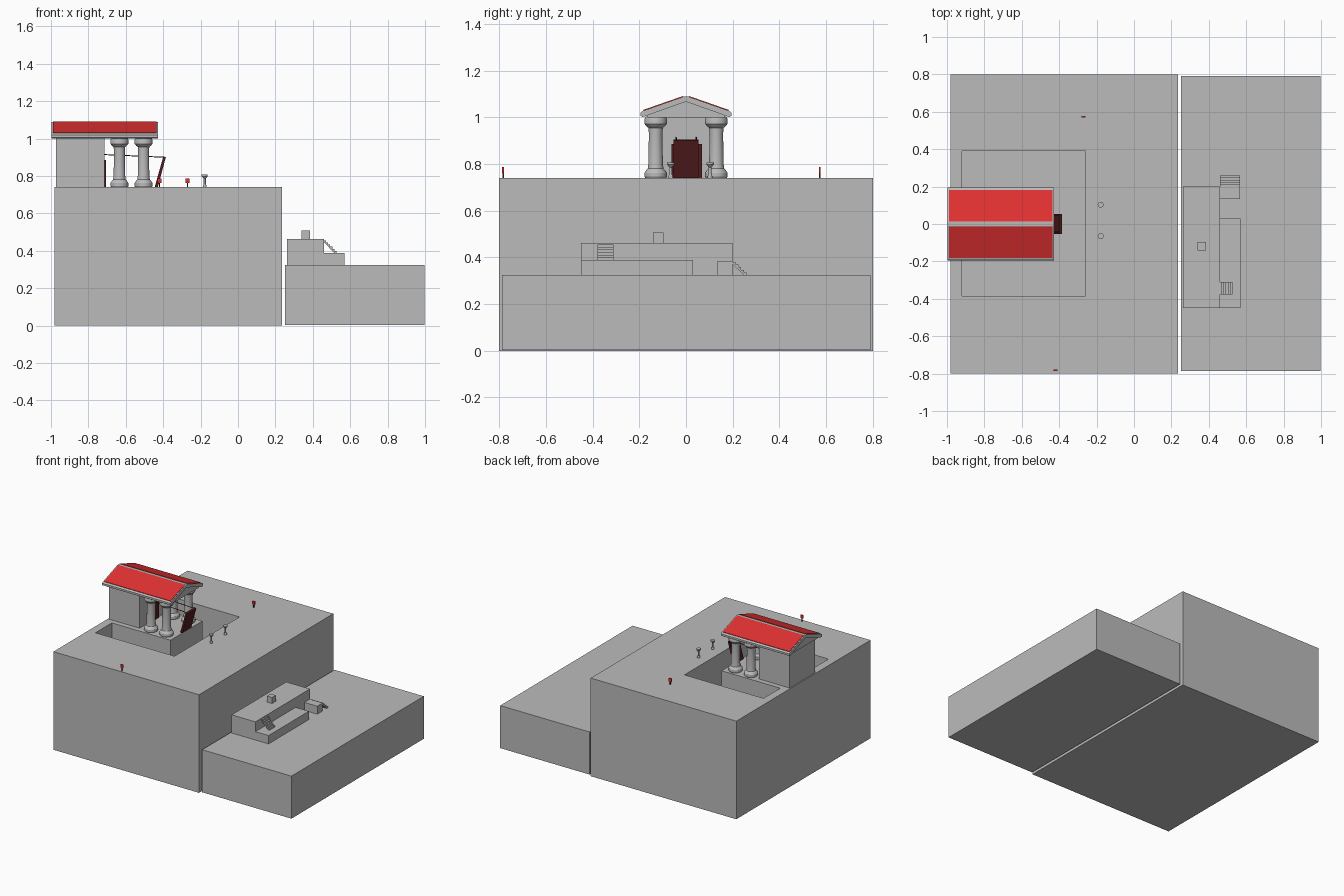
import bpy, bmesh, math
from mathutils import Vector

if "Cube" in bpy.data.objects:
    bpy.data.objects.remove(bpy.data.objects["Cube"])


def material(name, rgb):
    m = bpy.data.materials.new(name)
    m.diffuse_color = (*rgb, 1)
    m.use_nodes = True
    m.node_tree.nodes["Principled BSDF"].inputs["Base Color"].default_value = m.diffuse_color
    return m


STONE = material("grey stone", (0.5, 0.5, 0.5))
RED = material("roof red", (0.75, 0.03, 0.03))
WOOD = material("dark red wood", (0.085, 0.012, 0.013))


def finish(name, bm, mat):
    bmesh.ops.recalc_face_normals(bm, faces=bm.faces[:])
    me = bpy.data.meshes.new(name)
    bm.to_mesh(me)
    bm.free()
    me.materials.append(mat)
    ob = bpy.data.objects.new(name, me)
    bpy.context.collection.objects.link(ob)
    return ob


def prism(name, pts, axis, a, b, mat=STONE):
    """Extrude a 2D outline along an axis from a to b."""
    def place(p, t):
        u, v = p
        return {"x": (t, u, v), "y": (u, t, v), "z": (u, v, t)}[axis]
    bm = bmesh.new()
    lo = [bm.verts.new(place(p, a)) for p in pts]
    hi = [bm.verts.new(place(p, b)) for p in pts]
    bm.faces.new(lo)
    bm.faces.new(hi)
    n = len(pts)
    for i in range(n):
        j = (i + 1) % n
        bm.faces.new((lo[i], lo[j], hi[j], hi[i]))
    return finish(name, bm, mat)


def box(name, x0, x1, y0, y1, z0, z1, mat=STONE):
    return prism(name, [(x0, y0), (x1, y0), (x1, y1), (x0, y1)], "z", z0, z1, mat)


def lathe(name, profile, x, y, mat=STONE, seg=24):
    """Closed turned shape from (radius, z) rings."""
    bm = bmesh.new()
    rings = [[bm.verts.new((x + r * math.cos(2 * math.pi * i / seg),
                            y + r * math.sin(2 * math.pi * i / seg), z))
              for i in range(seg)] for r, z in profile]
    for p, q in zip(rings, rings[1:]):
        for i in range(seg):
            j = (i + 1) % seg
            bm.faces.new((p[i], p[j], q[j], q[i]))
    bm.faces.new(rings[0])
    bm.faces.new(rings[-1])
    ob = finish(name, bm, mat)
    bpy.ops.object.select_all(action="DESELECT")
    ob.select_set(True)
    bpy.context.view_layer.objects.active = ob
    bpy.ops.object.shade_smooth_by_angle(angle=math.radians(30))
    return ob


def rod(name, p, q, r, mat):
    p, q = Vector(p), Vector(q)
    bm = bmesh.new()
    bmesh.ops.create_cone(bm, cap_ends=True, segments=8, radius1=r, radius2=r,
                          depth=(q - p).length)
    rot = Vector((0, 0, 1)).rotation_difference(q - p).to_matrix().to_4x4()
    bmesh.ops.transform(bm, matrix=rot, verts=bm.verts[:])
    bmesh.ops.translate(bm, vec=(p + q) / 2, verts=bm.verts[:])
    return finish(name, bm, mat)


def stairs(name, axis, start, top, run, drop, n, a, b):
    """Flight with stepped top and sloping underside, going up in the profile axis."""
    pts = [(start, top)]
    for i in range(n):
        pts.append((start + run * (i + 1) / n, top - drop * i / n))
        pts.append((start + run * (i + 1) / n, top - drop * (i + 1) / n))
    pts += [(start + run * (n - 1) / n, top - drop), (start, top - drop / n)]
    return prism(name, pts, axis, a, b)


G = 0.74   # upper ground level

# Upper terrace with the U-shaped moat cut around the temple podium
terrace = box("upper_terrace", -0.98, 0.235, -0.80, 0.80, 0, G)
moat = prism("moat_cutter", [(-0.92, -0.385), (-0.26, -0.385), (-0.26, 0.39), (-0.92, 0.39),
                             (-0.92, 0.19), (-0.43, 0.19), (-0.43, -0.19), (-0.92, -0.19)],
             "z", G - 0.25, G + 0.1)
moat.hide_render = True
mod = terrace.modifiers.new("moat", "BOOLEAN")
mod.operation = "DIFFERENCE"
mod.solver = "EXACT"
mod.object = moat
bpy.context.view_layer.objects.active = terrace
bpy.ops.object.modifier_apply(modifier="moat")
bpy.data.objects.remove(moat)

# Lower terrace with stepped platform, altar and stairs
L = 0.325
box("lower_terrace", 0.252, 0.997, -0.787, 0.79, 0.004, L)
box("platform_upper", 0.262, 0.46, -0.45, 0.20, L, 0.462)
box("platform_lower", 0.46, 0.57, -0.45, 0.03, L, 0.388)
box("side_landing", 0.46, 0.567, 0.135, 0.20, L, 0.385)
box("altar_block", 0.34, 0.384, -0.142, -0.097, 0.462, 0.507)
stairs("platform_stairs", "y", 0.46, 0.456, 0.066, 0.068, 6, -0.378, -0.31)
stairs("landing_stairs", "x", 0.20, 0.38, 0.06, 0.055, 5, 0.46, 0.567)

# Temple chamber and door
box("temple_chamber", -0.972, -0.714, -0.152, 0.152, G, 1.005)
box("chamber_door", -0.714, -0.706, -0.063, 0.068, G, 0.885, WOOD)

# Four turned columns
column = [(0.044, 0.74), (0.048, 0.746), (0.048, 0.762), (0.04, 0.774), (0.034, 0.78),
          (0.031, 0.80), (0.029, 0.93), (0.031, 0.955), (0.04, 0.962), (0.048, 0.972),
          (0.048, 0.992), (0.044, 1.003)]
for x in (-0.634, -0.505):
    for y in (-0.13, 0.13):
        lathe("column", column, x, y)

# Roof: gable body, overhanging slopes, red panels on both sides
prism("gable_body", [(-0.165, 1.0), (0.165, 1.0), (0.165, 1.014), (0, 1.072), (-0.165, 1.014)],
      "x", -0.985, -0.44)
prism("roof_slopes", [(-0.186, 1.001), (-0.194, 1.006), (-0.194, 1.02), (-0.186, 1.027),
                      (-0.012, 1.088), (0.012, 1.088), (0.186, 1.027), (0.194, 1.02),
                      (0.194, 1.006), (0.186, 1.001), (0.16, 1.01), (0, 1.067), (-0.16, 1.01)],
      "x", -0.998, -0.427)
for s in (-1, 1):
    prism("roof_panel", [(s * 0.181, 1.024), (s * 0.012, 1.083), (s * 0.013, 1.091),
                         (s * 0.182, 1.032)], "x", -0.99, -0.435, RED)

# Tilted drawbridge with its two chains
prism("drawbridge", [(-0.445, 0.742), (-0.428, 0.742), (-0.386, 0.9), (-0.399, 0.905)],
      "y", -0.053, 0.054, WOOD)
for y in (-0.042, 0.044):
    rod("bridge_chain", (-0.714, y, 0.914), (-0.394, y, 0.9), 0.0025, WOOD)

# Two small stone basins in front of the bridge
basin = [(0.010, 0.74), (0.010, 0.748), (0.006, 0.754), (0.006, 0.786), (0.016, 0.798),
         (0.016, 0.807)]
for y in (-0.065, 0.103):
    lathe("basin", basin, -0.178, y, seg=16)

# Two small red signs on posts
for x, y in ((-0.42, -0.783), (-0.27, 0.573)):
    box("sign_post", x - 0.003, x + 0.003, y - 0.003, y + 0.003, G, 0.775, WOOD)
    box("sign_plate", x - 0.011, x + 0.011, y - 0.004, y + 0.004, 0.762, 0.787, RED)
